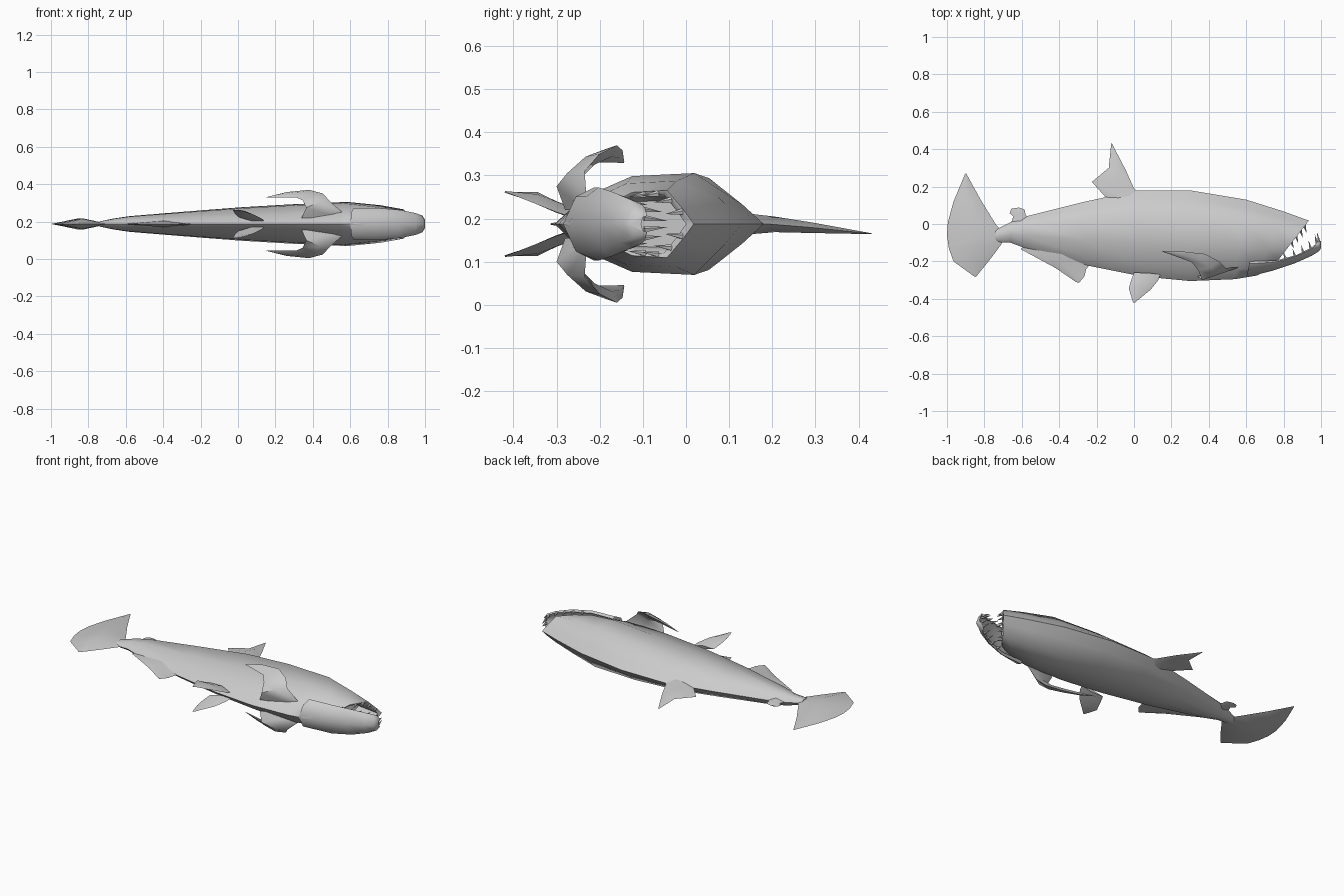
import bpy
import bmesh
from mathutils import Vector

cube = bpy.data.objects.get("Cube")
if cube:
    bpy.data.objects.remove(cube, do_unlink=True)

MID = 0.1875  # height of the fish's plane of symmetry

skin = bpy.data.materials.new("skin grey")
skin.use_nodes = True
GREY = (0.6, 0.6, 0.6, 1)
skin.diffuse_color = GREY
skin.node_tree.nodes["Principled BSDF"].inputs["Base Color"].default_value = GREY


def finish(name, bm, angle=1.1):
    bmesh.ops.remove_doubles(bm, verts=bm.verts, dist=0.0005)
    bmesh.ops.recalc_face_normals(bm, faces=bm.faces)
    mesh = bpy.data.meshes.new(name)
    bm.to_mesh(mesh)
    bm.free()
    mesh.materials.append(skin)
    obj = bpy.data.objects.new(name, mesh)
    bpy.context.collection.objects.link(obj)
    bpy.ops.object.select_all(action='DESELECT')
    obj.select_set(True)
    bpy.context.view_layer.objects.active = obj
    bpy.ops.object.shade_smooth_by_angle(angle=angle)
    return obj


def loft(bm, rings):
    rows = [[bm.verts.new(p) for p in ring] for ring in rings]
    n = len(rows[0])
    for a, b in zip(rows, rows[1:]):
        for i in range(n):
            j = (i + 1) % n
            bm.faces.new((a[i], a[j], b[j], b[i]))
    bm.faces.new(rows[0])
    bm.faces.new(rows[-1])


def section(profile, top, bottom, width):
    """Symmetric ring between a top and a bottom point of the outline."""
    t, b = Vector((*top, MID)), Vector((*bottom, MID))
    up = [b.lerp(t, f) + Vector((0, 0, w * width)) for f, w in profile]
    down = [b.lerp(t, f) - Vector((0, 0, w * width)) for f, w in profile[1:-1]]
    return up + down[::-1]


def fin(name, ribs, normal=(0, 0, 1), mirrored=False):
    """Fin from ribs of leading point, trailing point and half thickness."""
    n = Vector(normal).normalized()
    rings = []
    for lead, trail, t in ribs:
        a, b = Vector(lead), Vector(trail)
        m = a.lerp(b, 0.45)
        rings.append([a, m + n * t, b, m - n * t])
    bm = bmesh.new()
    loft(bm, rings)
    finish(name, bm)
    if mirrored:
        bm = bmesh.new()
        loft(bm, [[Vector((p.x, p.y, 2 * MID - p.z)) for p in r] for r in rings])
        finish(name.replace("left", "right"), bm)


def flat(ribs, lift=0.0):
    """Ribs given in the plane of symmetry."""
    return [((*a, MID + lift), (*b, MID + lift), t) for a, b, t in ribs]


# Body and upper head, ending in a hollow mouth
BODY = [(1, 0), (0.9, 0.42), (0.74, 1), (0.4, 0.94), (0.12, 0.5), (0, 0)]
stations = [
    ((-0.74, -0.03), (-0.74, -0.1), 0.014),
    ((-0.66, 0.01), (-0.66, -0.1), 0.03),
    ((-0.58, 0.04), (-0.58, -0.13), 0.042),
    ((-0.26, 0.12), (-0.26, -0.22), 0.068),
    ((0.02, 0.18), (0.04, -0.28), 0.09),
    ((0.3, 0.18), (0.3, -0.305), 0.106),
    ((0.6, 0.13), (0.54, -0.295), 0.118),
    ((0.8, 0.067), (0.66, -0.275), 0.1),
    ((0.935, 0.018), (0.75, -0.22), 0.078),
]
rings = [section(BODY, *s) for s in stations]
rings.append(section(BODY, (0.92, 0.0), (0.752, -0.2), 0.068))
rings.append(section(BODY, (0.78, 0.02), (0.66, -0.2), 0.055))
bm = bmesh.new()
loft(bm, rings)
finish("body", bm)

# Lower jaw with a sunken floor
JAW = [(0.65, 0), (0.75, 0.72), (1, 0.85), (0.85, 1), (0.35, 0.75), (0, 0)]
jaw = [
    ((0.62, -0.2), (0.6, -0.285), 0.085),
    ((0.76, -0.195), (0.74, -0.25), 0.085),
    ((0.87, -0.165), (0.86, -0.21), 0.075),
    ((0.95, -0.125), (0.95, -0.17), 0.058),
    ((0.985, -0.095), (0.99, -0.145), 0.045),
    ((1.0, -0.09), (1.0, -0.13), 0.022),
]
bm = bmesh.new()
loft(bm, [section(JAW, *s) for s in jaw])
finish("lower_jaw", bm)

# Teeth: slim spikes along both jaw rims
bm = bmesh.new()


def tooth(base, tip, radius=0.008):
    base, tip = Vector(base), Vector(tip)
    axis = tip - base
    turn = axis.to_track_quat('Z', 'Y').to_matrix().to_4x4()
    turn.translation = base.lerp(tip, 0.5)
    bmesh.ops.create_cone(bm, cap_ends=True, segments=5, radius1=radius,
                          radius2=0.0, depth=axis.length, matrix=turn)


for side in (-1, 1):
    for x, y, w, h in ((0.81, -0.185, 0.07, 0.035), (0.86, -0.172, 0.066, 0.04),
                       (0.905, -0.152, 0.058, 0.04), (0.945, -0.133, 0.05, 0.045),
                       (0.978, -0.105, 0.034, 0.05), (0.99, -0.097, 0.013, 0.055)):
        z = MID + side * w
        tooth((x, y, z), (x - 0.012, y + h, z - side * 0.006))
    for f, w in ((0.92, 0.028), (0.8, 0.055), (0.66, 0.07), (0.52, 0.068)):
        p = Vector((0.752, -0.205, 0)).lerp(Vector((0.925, 0.008, 0)), f)
        z = MID + side * w
        tooth((p.x, p.y, z), (p.x + 0.012, p.y - 0.04, z - side * 0.005))
finish("teeth", bm, 0.5)

# Tail fin, from upper to lower lobe
fin("tail_fin", flat([
    ((-0.897, 0.27), (-0.903, 0.268), 0.002),
    ((-0.82, 0.13), (-0.965, 0.12), 0.02),
    ((-0.74, 0.0), (-0.995, 0.01), 0.03),
    ((-0.69, -0.06), (-1.0, -0.06), 0.03),
    ((-0.71, -0.11), (-0.99, -0.13), 0.028),
    ((-0.77, -0.19), (-0.965, -0.2), 0.02),
    ((-0.845, -0.283), (-0.855, -0.28), 0.002),
]))

# Dorsal fin and the small fin behind it
fin("dorsal_fin", [
    ((0.03, 0.16, MID), (-0.14, 0.13, MID), 0.024),
    ((0.0, 0.19, MID), (-0.225, 0.225, MID - 0.002), 0.018),
    ((-0.045, 0.29, MID - 0.008), (-0.135, 0.3, MID - 0.01), 0.012),
    ((-0.118, 0.43, 0.165), (-0.122, 0.43, 0.165), 0.001),
])
fin("adipose_fin", flat([
    ((-0.56, 0.03), (-0.66, 0.0), 0.014),
    ((-0.58, 0.05), (-0.645, 0.04), 0.012),
    ((-0.585, 0.078), (-0.665, 0.058), 0.008),
    ((-0.615, 0.088), (-0.655, 0.082), 0.002),
]))

# Anal fin
fin("anal_fin", flat([
    ((-0.22, -0.2), (-0.58, -0.1), 0.022),
    ((-0.255, -0.24), (-0.605, -0.135), 0.016),
    ((-0.265, -0.28), (-0.42, -0.235), 0.01),
    ((-0.295, -0.315), (-0.31, -0.31), 0.002),
]))

# Pelvic fin pair, splayed outward
fin("left_pelvic_fin", [
    ((0.14, -0.27, 0.205), (0.0, -0.26, 0.225), 0.012),
    ((0.13, -0.3, 0.215), (-0.015, -0.3, 0.24), 0.012),
    ((0.09, -0.35, 0.235), (-0.028, -0.345, 0.262), 0.01),
    ((0.005, -0.42, 0.262), (-0.005, -0.42, 0.262), 0.002),
], normal=(0.1, 0.35, 1), mirrored=True)

# Pectoral fin pair, curling out and sweeping back
fin("left_pectoral_fin", [
    ((0.57, -0.23, 0.24), (0.34, -0.28, 0.22), 0.015),
    ((0.49, -0.235, 0.31), (0.365, -0.3, 0.275), 0.016),
    ((0.455, -0.2, 0.35), (0.345, -0.25, 0.315), 0.014),
    ((0.38, -0.16, 0.37), (0.31, -0.205, 0.33), 0.012),
    ((0.26, -0.147, 0.358), (0.22, -0.172, 0.33), 0.008),
    ((0.152, -0.143, 0.331), (0.15, -0.147, 0.329), 0.001),
], normal=(0.2, -0.7, 0.7), mirrored=True)
